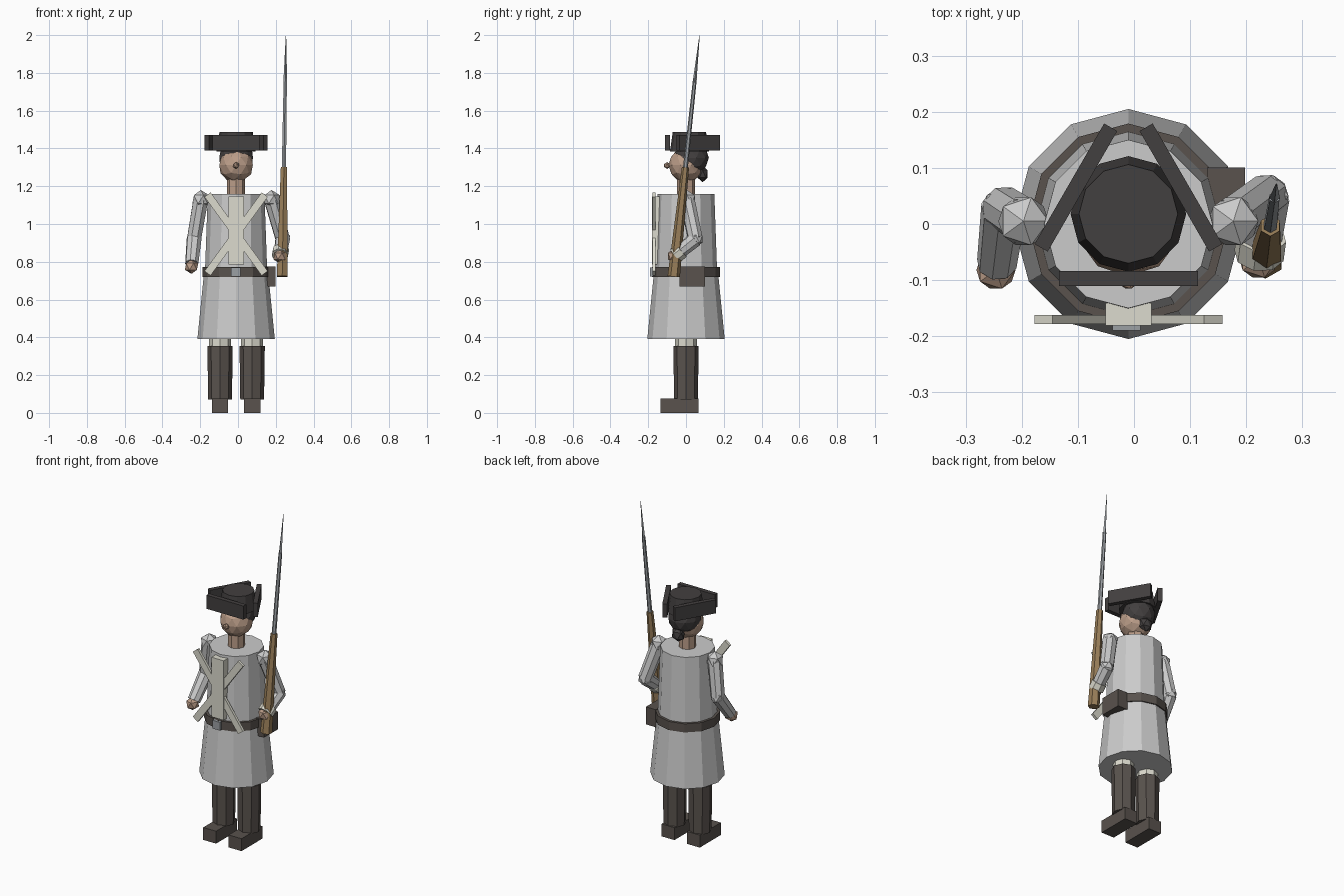
import bpy, bmesh
from math import radians, sin, cos
from mathutils import Matrix, Vector

if "Cube" in bpy.data.objects:
    bpy.data.objects.remove(bpy.data.objects["Cube"])

CX = -0.01  # body centre line


def mat(name, r, g, b):
    m = bpy.data.materials.new(name)
    m.diffuse_color = (r, g, b, 1)
    m.use_nodes = True
    m.node_tree.nodes["Principled BSDF"].inputs["Base Color"].default_value = m.diffuse_color
    return m


LEATHER = mat("dark_leather", 0.10, 0.085, 0.075)
FELT = mat("black_felt", 0.055, 0.05, 0.05)
SKIN = mat("skin", 0.50, 0.34, 0.25)
CLOTH = mat("pale_cloth", 0.72, 0.71, 0.62)
WOOD = mat("wood", 0.32, 0.21, 0.10)
STEEL = mat("steel", 0.33, 0.35, 0.37)


def finish(bm, name, material):
    me = bpy.data.meshes.new(name)
    bm.to_mesh(me)
    bm.free()
    ob = bpy.data.objects.new(name, me)
    bpy.context.collection.objects.link(ob)
    if material:
        me.materials.append(material)
    return ob


def tube(name, a, b, r1, r2, sides=8, material=None):
    """Tapered prism running from point a to point b."""
    a, b = Vector(a), Vector(b)
    d = b - a
    rot = Vector((0, 0, 1)).rotation_difference(d).to_matrix().to_4x4()
    bm = bmesh.new()
    bmesh.ops.create_cone(bm, cap_ends=True, segments=sides, radius1=r1, radius2=r2,
                          depth=d.length, matrix=Matrix.Translation((a + b) / 2) @ rot)
    return finish(bm, name, material)


def ball(name, c, r, sub=1, material=None, scale=(1, 1, 1)):
    bm = bmesh.new()
    m = Matrix.Translation(c) @ Matrix.Diagonal((*scale, 1))
    bmesh.ops.create_icosphere(bm, subdivisions=sub, radius=r, matrix=m)
    return finish(bm, name, material)


def box(name, c, size, material=None, angle=0, axis='Z'):
    bm = bmesh.new()
    m = (Matrix.Translation(c) @ Matrix.Rotation(radians(angle), 4, axis)
         @ Matrix.Diagonal((*size, 1)))
    bmesh.ops.create_cube(bm, size=1, matrix=m)
    return finish(bm, name, material)


# Coat, belt and neck
tube("coat_skirt", (CX, 0, 0.39), (CX, 0, 0.74), 0.205, 0.17, 12)
tube("belt", (CX, 0, 0.72), (CX, 0, 0.772), 0.179, 0.179, 12, LEATHER)
tube("coat_body", (CX, 0, 0.74), (CX, 0, 1.16), 0.165, 0.15, 12)
tube("neck", (CX, 0, 1.14), (CX, 0, 1.26), 0.048, 0.048, 8, SKIN)
box("belt_buckle", (CX - 0.003, -0.178, 0.746), (0.05, 0.024, 0.05), STEEL)
box("belt_pouch", (0.164, 0.033, 0.722), (0.068, 0.135, 0.106), LEATHER)

# Legs and boots
for side, s in (("right", -1), ("left", 1)):
    x = CX + s * 0.085
    tube(side + "_breeches", (x, 0, 0.33), (x, 0, 0.45), 0.058, 0.058, 8, CLOTH)
    tube(side + "_boot_shaft", (x, 0, 0.07), (x, 0, 0.355), 0.063, 0.067, 8, LEATHER)
    box(side + "_boot_foot", (x, -0.035, 0.0375), (0.086, 0.2, 0.075), LEATHER)

# Chest straps and front panel
for name, s in (("strap_a", -1), ("strap_b", 1)):
    box(name, (CX, -0.17, 0.947), (0.04, 0.016, 0.515), CLOTH, s * 36, 'Y')
box("chest_panel", (CX, -0.161, 0.965), (0.082, 0.04, 0.36), CLOTH)

# Head, nose and hair
ball("head", (CX, 0, 1.312), 0.093, 2, SKIN)
ball("nose", (CX, -0.1, 1.31), 0.018, 1, SKIN)
ball("hair", (CX, 0.027, 1.35), 0.094, 2, FELT)
ball("hair_bun", (CX, 0.088, 1.265), 0.042, 1, FELT, (1, 0.75, 1.05))

# Three-cornered hat
tube("hat_crown", (CX, 0.018, 1.385), (CX, 0.018, 1.487), 0.103, 0.088, 12, FELT)
for i, name in enumerate(("hat_brim_front", "hat_brim_left", "hat_brim_right")):
    a = radians(-90 + 120 * i)
    d = 0.108
    box(name, (CX + d * cos(a), 0.011 + d * sin(a), 1.43), (0.248, 0.027, 0.082),
        FELT, 120 * i)

# Arms: shoulder, elbow and hand positions
ARMS = {
    "right": ((-0.197, 0.005, 1.13), (-0.232, 0.028, 0.925), (-0.246, -0.082, 0.775)),
    "left": ((0.177, 0.005, 1.13), (0.237, 0.05, 0.92), (0.222, -0.062, 0.83)),
}
for side, (sh, el, ha) in ARMS.items():
    sh, el, ha = Vector(sh), Vector(el), Vector(ha)
    ball(side + "_shoulder", sh, 0.05)
    tube(side + "_upper_arm", sh, el, 0.042, 0.04, 8)
    ball(side + "_elbow", el, 0.043)
    tube(side + "_forearm", el, el.lerp(ha, 0.9), 0.041, 0.036, 8)
    ball(side + "_hand", ha, 0.039, 1, SKIN)
el, ha = Vector(ARMS["left"][1]), Vector(ARMS["left"][2])
tube("left_cuff", el.lerp(ha, 0.65), el.lerp(ha, 0.95), 0.045, 0.045, 8, CLOTH)


# Musket, leaning back slightly along one line
def gun(z):
    t = (z - 0.72) / 1.28
    return (0.234 + 0.02 * t, -0.065 + 0.137 * t, z)


tube("musket_stock", gun(0.722), gun(1.3), 0.033, 0.019, 6, WOOD)
tube("musket_barrel", gun(1.28), gun(1.77), 0.013, 0.01, 6, STEEL)
tube("bayonet", gun(1.75), gun(2.0), 0.01, 0.001, 4, STEEL)
